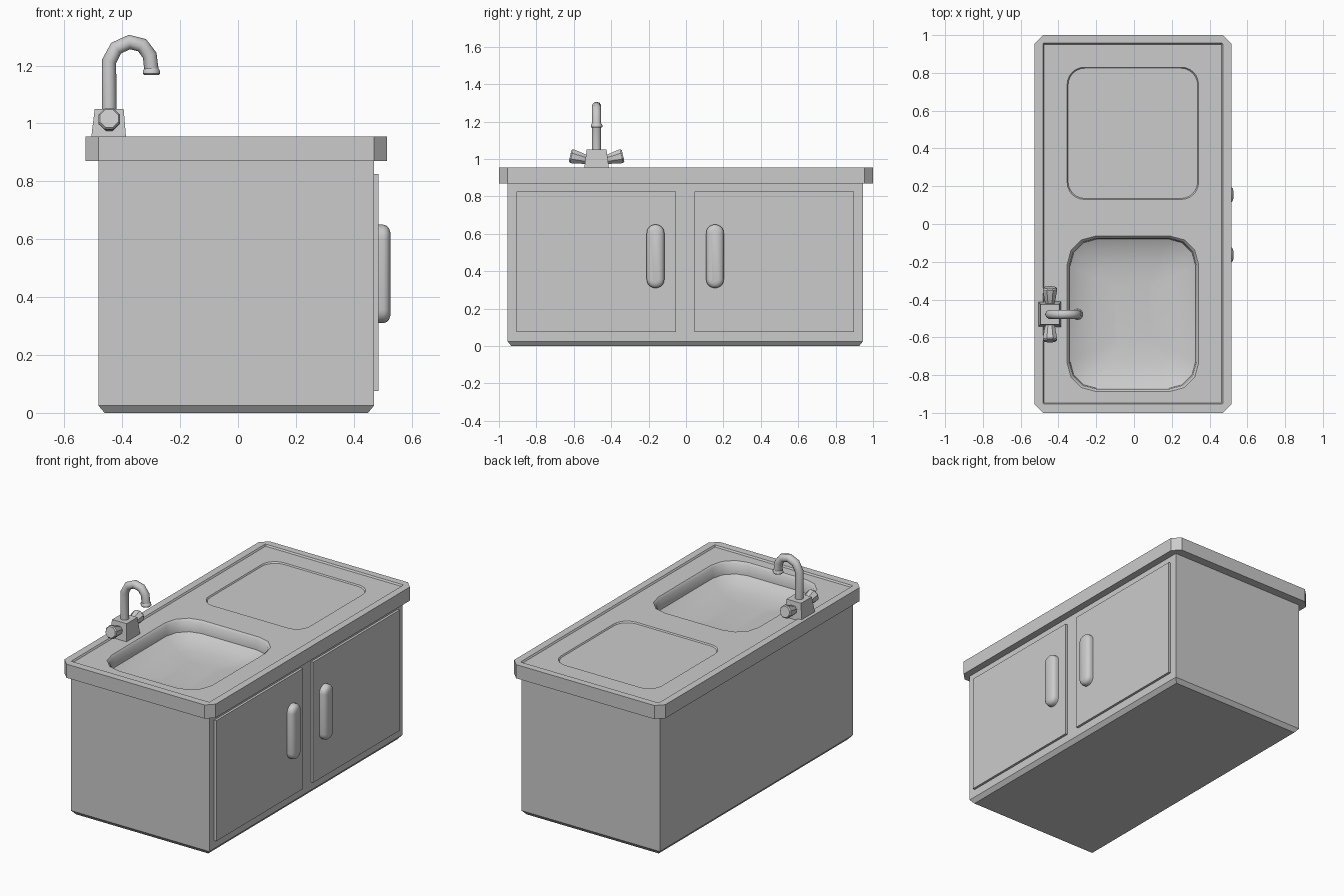
import bpy, bmesh
from math import sin, cos, pi, radians

if "Cube" in bpy.data.objects:
    bpy.data.objects.remove(bpy.data.objects["Cube"])


def rounded(cx, cy, hx, hy, w, r=0.0, n=0, plane='z'):
    """Counter-clockwise rounded rectangle ring at height w along the plane axis."""
    pts = []
    for k, (sx, sy) in enumerate(((1, 1), (-1, 1), (-1, -1), (1, -1))):
        for i in range(n + 1):
            a = k * pi / 2 + (i / n if n else 0) * pi / 2
            u = cx + sx * (hx - r) + r * cos(a)
            v = cy + sy * (hy - r) + r * sin(a)
            pts.append((u, v, w) if plane == 'z' else (w, u, v))
    return pts


def circle(r, w, n=8):
    return [(r * cos(2 * pi * (i + .5) / n), r * sin(2 * pi * (i + .5) / n), w)
            for i in range(n)]


def loft(name, rings, start=True, smooth=None):
    bm = bmesh.new()
    rows = [[bm.verts.new(p) for p in ring] for ring in rings]
    for a, b in zip(rows, rows[1:]):
        for i in range(len(a)):
            j = (i + 1) % len(a)
            bm.faces.new((a[i], a[j], b[j], b[i]))
    bm.faces.new(rows[-1])
    if start:
        bm.faces.new(rows[0][::-1])
    mesh = bpy.data.meshes.new(name)
    bm.to_mesh(mesh)
    bm.free()
    ob = bpy.data.objects.new(name, mesh)
    bpy.context.collection.objects.link(ob)
    if smooth:
        smooth_shade(ob, smooth)
    return ob


def smooth_shade(ob, angle):
    bpy.ops.object.select_all(action='DESELECT')
    ob.select_set(True)
    bpy.context.view_layer.objects.active = ob
    bpy.ops.object.shade_smooth_by_angle(angle=radians(angle))


def cut(ob, cutter):
    m = ob.modifiers.new("cut", 'BOOLEAN')
    m.operation, m.object, m.solver = 'DIFFERENCE', cutter, 'EXACT'
    bpy.context.view_layer.objects.active = ob
    bpy.ops.object.modifier_apply(modifier=m.name)


CX, CY = -0.006, -0.004
TOP, DECK = 0.955, 0.945

# Cabinet with chamfered bottom edge
cabinet = loft("cabinet", [rounded(CX, CY, .455, .93, 0),
                           rounded(CX, CY, .476, .95, .025),
                           rounded(CX, CY, .476, .95, .87)])

# Countertop with cut corners and a raised rim
counter = loft("countertop", [rounded(CX, 0, .521, 1, .87, .045, 1),
                              rounded(CX, 0, .521, 1, TOP, .045, 1),
                              rounded(CX, .002, .476, .955, TOP, .004, 1),
                              rounded(CX, .002, .470, .949, DECK, .004, 1)])

# Openings for the basin and the shallow draining board
BY, HX, HY = -.475, .348, .411
hole = loft("basin_cutter", [rounded(CX, BY, HX, HY, z, .15, 3) for z in (.7, 1.1)])
tray = loft("tray_cutter", [rounded(CX, .48, HX - .005, .345, DECK - .008, .09, 6),
                            rounded(CX, .48, HX + .001, .351, DECK + .002, .09, 6)])
cut(counter, hole)
cut(counter, tray)
cut(cabinet, hole)
for c in (hole, tray):
    bpy.data.objects.remove(c)

# Basin: steep wall running into a gently dished floor
basin_profile = ((0, 0), (.012, .012), (.016, .075), (.06, .100), (.15, .120), (.25, .128))
loft("sink_basin", [rounded(CX, BY, HX - i, HY - i, DECK - d, max(.15 - i * .5, .02), 3)
                    for i, d in basin_profile], start=False, smooth=50)

# Doors and rounded handles
for side, label in ((-1, "left"), (1, "right")):
    loft("door_" + label, [rounded(CY + side * .476, .45, .426, .375, x, plane='x')
                           for x in (.465, .485)])
    loft("handle_" + label,
         [rounded(CY + side * .159, .48, .047 - i, .17 - i, x, .046 - i, 5, 'x')
          for x, i in ((.48, 0), (.503, 0), (.514, .004), (.522, .013), (.527, .028))],
         smooth=50)

# Tapered faucet base
FX, FY = -.445, -.478
loft("faucet_base", [rounded(FX - .002, FY, .061, .067, DECK - .002),
                     rounded(FX, FY, .050, .053, 1.05)])

# Curved spout pipe
path = [(FX, 1.04), (FX, 1.215), (-.421, 1.26), (-.375, 1.281),
        (-.331, 1.27), (-.305, 1.235), (-.298, 1.175)]
curve = bpy.data.curves.new("faucet_spout", 'CURVE')
curve.dimensions = '3D'
curve.bevel_depth, curve.bevel_resolution = .025, 3
curve.use_fill_caps = True
spline = curve.splines.new('POLY')
spline.points.add(len(path) - 1)
for p, (x, z) in zip(spline.points, path):
    p.co = (x, FY, z, 1)
spout = bpy.data.objects.new("faucet_spout", curve)
bpy.context.collection.objects.link(spout)
bpy.ops.object.select_all(action='DESELECT')
spout.select_set(True)
bpy.context.view_layer.objects.active = spout
bpy.ops.object.convert(target='MESH')
smooth_shade(bpy.context.view_layer.objects.active, 50)

# Spout nozzle collar
nozzle = loft("spout_nozzle", [circle(.027, 0, 10), circle(.031, .004, 10),
                               circle(.031, .014, 10), circle(.025, .022, 10)], smooth=40)
nozzle.location = (-.299, FY, 1.168)

# Flared tap knobs tilted upward on both sides
for side, label in ((-1, "left"), (1, "right")):
    knob = loft("tap_knob_" + label, [circle(.024, 0), circle(.029, .02), circle(.040, .075),
                                      circle(.040, .086), circle(.034, .094)], smooth=30)
    knob.rotation_euler = (-side * radians(77), 0, 0)
    knob.location = (FX, FY + side * .05, .996)
